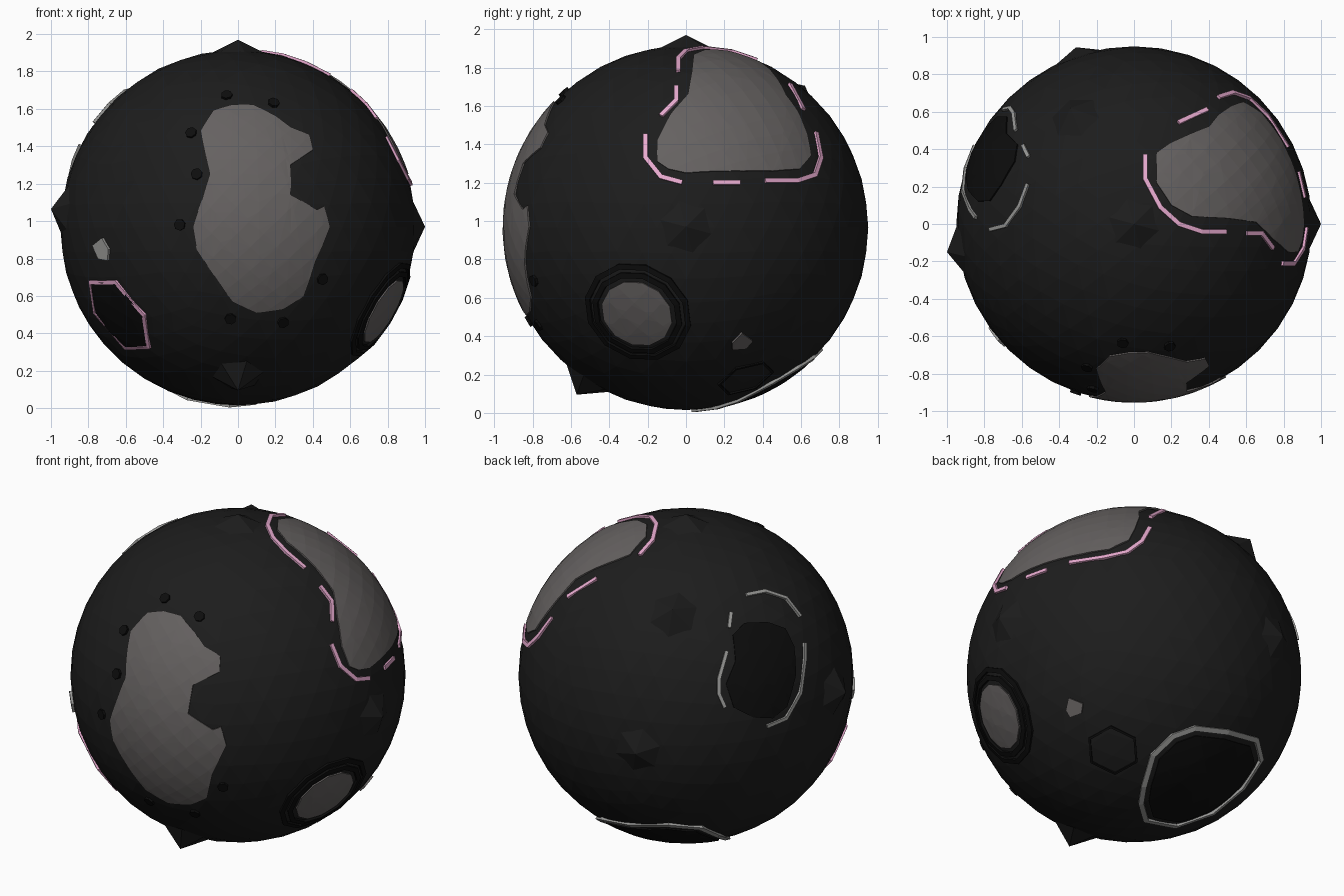
import bpy, bmesh, math
from mathutils import Vector

if "Cube" in bpy.data.objects:
    bpy.data.objects.remove(bpy.data.objects["Cube"])

R, CZ = 0.95, 0.965          # ball radius and centre height
Z = Vector((0, 0, 1))


def mat(name, rgb):
    m = bpy.data.materials.new(name)
    m.diffuse_color = (*rgb, 1)
    m.use_nodes = True
    m.node_tree.nodes["Principled BSDF"].inputs["Base Color"].default_value = m.diffuse_color
    return m


DARK = mat("dark", (0.012, 0.012, 0.012))
BLACK = mat("black", (0.004, 0.004, 0.004))
STONE = mat("stone", (0.13, 0.12, 0.118))
PALE = mat("pale", (0.32, 0.32, 0.31))
PINK = mat("pink", (0.80, 0.40, 0.62))


def finish(name, bm, m):
    me = bpy.data.meshes.new(name)
    bm.to_mesh(me)
    bm.free()
    ob = bpy.data.objects.new(name, me)
    ob.location.z = CZ
    me.materials.append(m)
    bpy.context.collection.objects.link(ob)
    return ob


def view(az, el, zc=0.0):
    """Returns a function putting flat (u, v) points of a view direction on the ball."""
    a, e = math.radians(az), math.radians(el)
    h = Vector((math.sin(a), -math.cos(a), 0))
    r = Z.cross(h)
    d = h * math.cos(e) + Z * math.sin(e)
    up = d.cross(r)

    def put(*pts):
        out = []
        for u, v in pts:
            v -= zc
            w = math.sqrt(max(0, R * R - u * u - v * v))
            out.append((r * u + up * v + d * w).normalized())
        return out
    return put


FRONT, RIGHT, TOP = view(0, 0, CZ), view(90, 0, CZ), view(0, 90)
BACK, BELOW = view(215, 30), view(140, -30)


def circle(c, rad, n):
    t = c.orthogonal().normalized()
    b = c.cross(t)
    return [(c * R + (t * math.cos(k * math.tau / n) + b * math.sin(k * math.tau / n)) * rad).normalized()
            for k in range(n)]


def plate(name, pts, m, lift=0.006, cell=0.11):
    """Filled outline, cut into cells and wrapped on the ball, with a skirt."""
    c = sum(pts, Vector()).normalized()
    bm = bmesh.new()
    bm.faces.new([bm.verts.new(p / p.dot(c)) for p in pts])
    bmesh.ops.triangulate(bm, faces=bm.faces[:])
    t = c.orthogonal().normalized()
    for axis in (t, c.cross(t)):
        for k in range(-9, 10):
            bmesh.ops.bisect_plane(bm, geom=bm.verts[:] + bm.edges[:] + bm.faces[:],
                                   plane_co=c + axis * (k + 0.5) * cell, plane_no=axis)
    bmesh.ops.triangulate(bm, faces=bm.faces[:])
    for v in bm.verts:
        v.co = v.co.normalized() * (R + lift)
    ext = bmesh.ops.extrude_edge_only(bm, edges=[e for e in bm.edges if e.is_boundary])
    for v in ext["geom"]:
        if isinstance(v, bmesh.types.BMVert):
            v.co = v.co.normalized() * (R - 0.01)
    bmesh.ops.recalc_face_normals(bm, faces=bm.faces[:])
    return finish(name, bm, m)


def bands(name, paths, m, width=0.024, lift=0.012, closed=False):
    """Raised strips following paths on the ball."""
    bm = bmesh.new()
    for pts in paths:
        n, secs = len(pts), []
        for i, p in enumerate(pts):
            a = pts[i - 1] if closed or i else p
            b = pts[(i + 1) % n] if closed or i < n - 1 else p
            t1, t2 = (p - a).normalized(), (b - p).normalized()
            t = (t1 + t2).normalized()
            k = max(0.6, t.dot(t1 if t1.length else t2))
            side = p.cross(t).normalized() * width / 2 / k
            secs.append([bm.verts.new(p * h + side * s) for s, h in
                         ((1, R - 0.012), (1, R + lift), (-1, R + lift), (-1, R - 0.012))])
        for i in range(n if closed else n - 1):
            s, q = secs[i], secs[(i + 1) % n]
            for j in range(4):
                bm.faces.new((s[j], s[(j + 1) % 4], q[(j + 1) % 4], q[j]))
        if not closed:
            bm.faces.new(secs[0])
            bm.faces.new(secs[-1])
    bmesh.ops.recalc_face_normals(bm, faces=bm.faces[:])
    return finish(name, bm, m)


# main ball
bm = bmesh.new()
bmesh.ops.create_icosphere(bm, subdivisions=4, radius=R)
finish("ball", bm, DARK)

# low pointed bumps on the ball
for i, tip in enumerate([(1, 0, 0.005), (-1, -0.15, 0.10), (0, 0, 1.005), (0, -0.57, -0.87),
                         (-0.31, 0.945, -0.05), (-0.34, 0.62, 0.74)]):
    tip = Vector(tip)
    bm = bmesh.new()
    apex = bm.verts.new(tip)
    ring = [bm.verts.new(p * (R - 0.002)) for p in circle(tip.normalized(), 0.14, 6)]
    for k in range(6):
        bm.faces.new((apex, ring[k], ring[(k + 1) % 6]))
    finish(f"pointed_bump_{i}", bm, DARK)

# front patch with its dots
plate("front_patch", FRONT(
    (-0.2, 1.48), (-0.13, 1.59), (-0.03, 1.62), (0.08, 1.62), (0.2, 1.56), (0.28, 1.5), (0.38, 1.46),
    (0.4, 1.38), (0.28, 1.3), (0.28, 1.14), (0.42, 1.06), (0.46, 1.08), (0.49, 0.97), (0.41, 0.78),
    (0.35, 0.6), (0.24, 0.53), (0.1, 0.51), (-0.03, 0.57), (-0.12, 0.7), (-0.22, 0.85), (-0.24, 0.97),
    (-0.19, 1.12), (-0.15, 1.25), (-0.18, 1.38)), STONE)
for i, c in enumerate(FRONT((-0.06, 1.67), (0.19, 1.63), (-0.25, 1.47), (-0.22, 1.25), (-0.31, 0.98),
                            (0.45, 0.69), (0.24, 0.46), (-0.04, 0.48))):
    plate(f"dot_{i}", circle(c, 0.031, 7), BLACK, 0.012)

# upper right patch with dashed border
plate("upper_patch",
      TOP((0.12, 0.38), (0.12, 0.22), (0.2, 0.1), (0.31, 0.04), (0.5, 0.03), (0.65, 0.01), (0.74, -0.08))
      + RIGHT((-0.15, 1.42), (-0.15, 1.31), (-0.09, 1.27), (0, 1.25), (0.3, 1.26), (0.45, 1.26),
              (0.59, 1.27), (0.65, 1.34), (0.63, 1.45), (0.58, 1.57))
      + TOP((0.4, 0.52), (0.3, 0.48), (0.19, 0.43)), STONE)
bands("upper_patch_dashes", [
    TOP((0.06, 0.37), (0.06, 0.24), (0.14, 0.09), (0.24, 0.0), (0.36, -0.04), (0.49, -0.04)),
    TOP((0.6, -0.05), (0.68, -0.05), (0.74, -0.13)),
    RIGHT((-0.21, 1.45), (-0.21, 1.33), (-0.13, 1.23), (-0.02, 1.2)),
    RIGHT((0.14, 1.2), (0.28, 1.2)),
    RIGHT((0.41, 1.21), (0.58, 1.21), (0.67, 1.24), (0.7, 1.33), (0.675, 1.46)),
    RIGHT((0.61, 1.58), (0.54, 1.71))], PINK)

# round patch on the lower right with two rims
c = RIGHT((-0.26, 0.51))[0]
plate("round_patch", circle(c, 0.195, 12), STONE)
for i, rad in enumerate((0.235, 0.285)):
    bands(f"round_rim_{i}", [circle(c, rad, 12)], BLACK, 0.028, 0.012, True)

# outlined dark patch on the lower left front
out = FRONT((-0.785, 0.675), (-0.65, 0.675), (-0.5, 0.5), (-0.475, 0.33), (-0.6, 0.325), (-0.76, 0.51))
plate("left_dark_patch", out, BLACK)
bands("left_outline", [out], PINK, 0.02, 0.012, True)

# small pale chips
plate("front_chip", FRONT((-0.77, 0.87), (-0.72, 0.91), (-0.685, 0.85), (-0.69, 0.79), (-0.74, 0.8)),
      PALE, 0.012)
plate("right_chip", RIGHT((0.24, 0.37), (0.29, 0.42), (0.345, 0.38), (0.31, 0.34), (0.24, 0.335)),
      STONE, 0.012)

# long dark patch on the back left with dashed border
plate("back_dark_patch", BACK(
    (0.265, 0.15), (0.33, 0.22), (0.46, 0.23), (0.56, 0.2), (0.61, 0.1), (0.62, -0.06), (0.57, -0.24),
    (0.49, -0.31), (0.38, -0.31), (0.27, -0.26), (0.226, -0.13), (0.28, 0.0)), BLACK)
bands("back_dashes", [
    BACK((0.34, 0.385), (0.445, 0.412), (0.565, 0.378), (0.645, 0.277)),
    BACK((0.67, 0.125), (0.67, 0.03), (0.645, -0.16), (0.565, -0.305), (0.457, -0.356)),
    BACK((0.22, -0.26), (0.186, -0.186), (0.186, -0.1), (0.23, 0.056)),
    BACK((0.243, 0.19), (0.254, 0.28))], PALE, 0.02)

# ringed dark patch underneath
out = BELOW((0.056, -0.627), (0.107, -0.452), (0.22, -0.345), (0.345, -0.3), (0.53, -0.322),
            (0.69, -0.367), (0.717, -0.48), (0.616, -0.638), (0.446, -0.78), (0.237, -0.853),
            (0.068, -0.82), (0.04, -0.723))
mid = sum(out, Vector()) / len(out)
plate("under_dark_patch", [mid.lerp(p, 0.86).normalized() for p in out], BLACK)
bands("under_ring", [out], PALE, 0.03, 0.013, True)

# faint six-sided outline next to it
bands("six_sided_outline", [circle(BELOW((-0.12, -0.43))[0], 0.15, 6)], BLACK, 0.012, 0.008, True)
